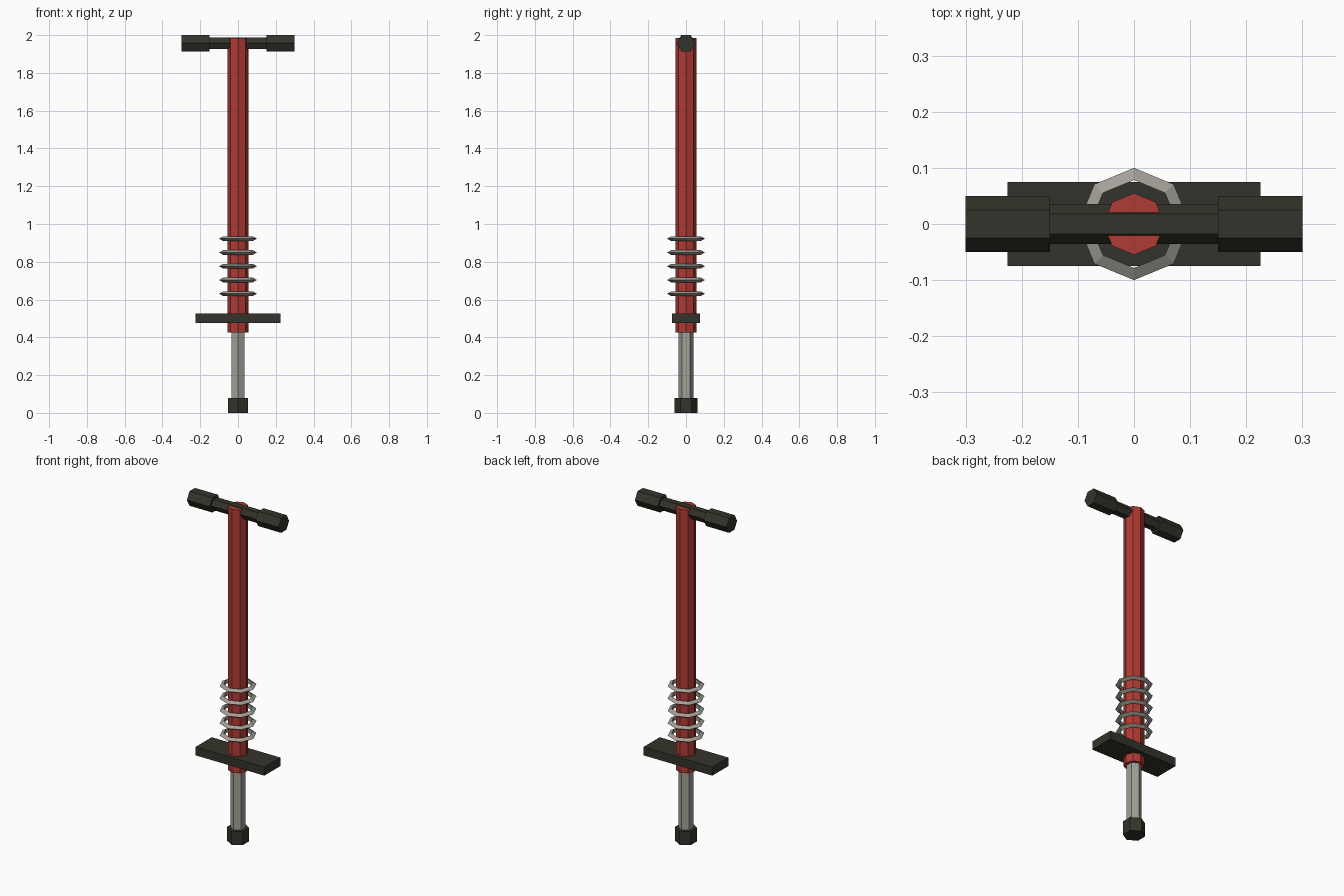
import bpy, bmesh, math
from mathutils import Matrix, Vector

if "Cube" in bpy.data.objects:
    bpy.data.objects.remove(bpy.data.objects["Cube"])


def material(name, rgb):
    m = bpy.data.materials.new(name)
    m.diffuse_color = (*rgb, 1)
    m.use_nodes = True
    m.node_tree.nodes["Principled BSDF"].inputs["Base Color"].default_value = m.diffuse_color
    return m


RED = material("red paint", (0.43, 0.043, 0.035))
DARK = material("dark rubber", (0.034, 0.034, 0.025))
STEEL = material("steel", (0.36, 0.35, 0.31))


def finish(name, bm, mat):
    bmesh.ops.recalc_face_normals(bm, faces=bm.faces)
    mesh = bpy.data.meshes.new(name)
    bm.to_mesh(mesh)
    bm.free()
    mesh.materials.append(mat)
    ob = bpy.data.objects.new(name, mesh)
    bpy.context.collection.objects.link(ob)
    return ob


def prism(name, sides, radius, start, end, mat):
    """Closed prism between two points, with one corner pointing along y."""
    a, b = Vector(start), Vector(end)
    u = Vector((0, 1, 0))
    v = (b - a).normalized().cross(u)
    bm = bmesh.new()
    rings = []
    for c in (a, b):
        rings.append([bm.verts.new(c + radius * (u * math.cos(t) + v * math.sin(t)))
                      for t in (2 * math.pi * i / sides for i in range(sides))])
        bm.faces.new(rings[-1])
    for i in range(sides):
        j = (i + 1) % sides
        bm.faces.new((rings[0][i], rings[0][j], rings[1][j], rings[1][i]))
    return finish(name, bm, mat)


def coil(name, z, major=0.0855, minor=0.0145, segs=8):
    """Eight-sided ring with a triangular section pointing outward."""
    bm = bmesh.new()
    grid = []
    for i in range(segs):
        t = 2 * math.pi * i / segs
        row = []
        for k in range(3):
            p = 2 * math.pi * k / 3
            r = major + minor * math.cos(p)
            row.append(bm.verts.new((r * math.cos(t), r * math.sin(t), z + minor * math.sin(p))))
        grid.append(row)
    for i in range(segs):
        for k in range(3):
            n, m = (i + 1) % segs, (k + 1) % 3
            bm.faces.new((grid[i][k], grid[n][k], grid[n][m], grid[i][m]))
    return finish(name, bm, STEEL)


# Upright parts
prism("foot_tip", 6, 0.06, (0, 0, 0), (0, 0, 0.08), DARK)
prism("lower_shaft", 6, 0.04, (0, 0, 0.05), (0, 0, 0.46), STEEL)
prism("main_tube", 8, 0.055, (0, 0, 0.425), (0, 0, 1.984), RED)

# Foot plate
bm = bmesh.new()
bmesh.ops.create_cube(bm, size=1, matrix=Matrix.Translation((0, 0, 0.5))
                      @ Matrix.Diagonal((0.45, 0.15, 0.05, 1)))
finish("foot_plate", bm, DARK)

# Spring coils
for i in range(5):
    coil(f"spring_coil_{i + 1}", 0.631 + i * 0.0728)

# Handlebar and grips
HZ = 1.957
prism("handlebar", 6, 0.036, (-0.2, 0, HZ), (0.2, 0, HZ), DARK)
for side, s in (("left", -1), ("right", 1)):
    prism(f"grip_{side}", 6, 0.05, (s * 0.15, 0, HZ), (s * 0.3, 0, HZ), DARK)
